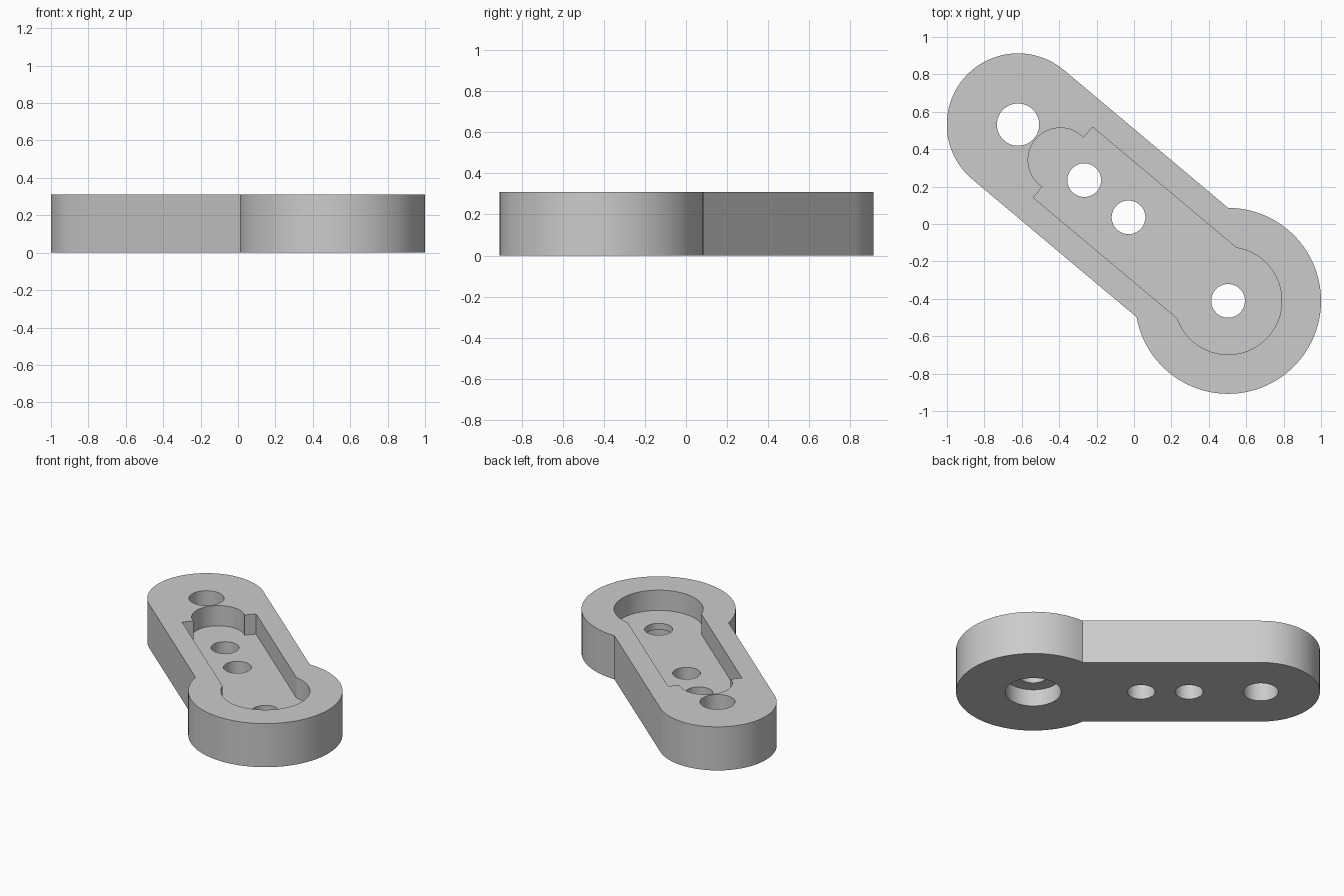
import bpy
import bmesh
from math import asin, acos, cos, sin, pi, radians
from mathutils import Matrix

if "Cube" in bpy.data.objects:
    bpy.data.objects.remove(bpy.data.objects["Cube"])

# Dimensions, with the arm lying along local +x from the big boss centre
HEIGHT, FLOOR, BORE = 0.31, 0.166, 0.12
LENGTH = 1.466
BOSS_R, ARM_R = 0.497, 0.381
PLACE = Matrix.Translation((0.503, -0.411, 0)) @ Matrix.Rotation(radians(140), 4, "Z")

grey = bpy.data.materials.new("plain_grey")
grey.use_nodes = True
grey.diffuse_color = (0.6, 0.6, 0.6, 1)
grey.node_tree.nodes["Principled BSDF"].inputs["Base Color"].default_value = (0.6, 0.6, 0.6, 1)


def arc(cx, r, start, end, steps):
    """Points on an arc centred on the arm's axis."""
    return [(cx + r * cos(start + (end - start) * i / steps),
             r * sin(start + (end - start) * i / steps)) for i in range(steps + 1)]


def prism(name, outline, z0, z1):
    """Extrude a counter-clockwise outline from z0 to z1."""
    bm = bmesh.new()
    base = bm.faces.new([bm.verts.new((x, y, z0)) for x, y in outline])
    top = bmesh.ops.extrude_face_region(bm, geom=[base], use_keep_orig=True)["geom"]
    bmesh.ops.translate(bm, vec=(0, 0, z1 - z0),
                        verts=[v for v in top if isinstance(v, bmesh.types.BMVert)])
    bmesh.ops.recalc_face_normals(bm, faces=bm.faces)
    bm.transform(PLACE)
    mesh = bpy.data.meshes.new(name)
    bm.to_mesh(mesh)
    bm.free()
    mesh.materials.append(grey)
    obj = bpy.data.objects.new(name, mesh)
    bpy.context.collection.objects.link(obj)
    return obj


def hole(name, cx, r, z0=-0.1, z1=HEIGHT + 0.1):
    return prism(name, arc(cx, r, 0, 2 * pi, 64)[:-1], z0, z1)


# Body: round boss joined to a straight arm with a rounded end
a = asin(ARM_R / BOSS_R)
body = prism("lever_arm", arc(0, BOSS_R, a, 2 * pi - a, 72)
             + arc(LENGTH, ARM_R, -pi / 2, pi / 2, 48), 0, HEIGHT)

# Pocket: round seat, straight slot and a smaller round seat at the slot end
SEAT_R, SLOT_W, SLOT_END = 0.287, 0.246, 1.153
NOSE_X, NOSE_R = 1.171, 0.172
b = asin(SLOT_W / SEAT_R)
c = acos((SLOT_END - NOSE_X) / NOSE_R)
pocket = prism("pocket_cutter", arc(0, SEAT_R, b, 2 * pi - b, 64) + [(SLOT_END, -SLOT_W)]
               + arc(NOSE_X, NOSE_R, -c, c, 40) + [(SLOT_END, SLOT_W)], FLOOR, HEIGHT + 0.1)

# Through holes along the axis and the counterbore under the boss
cutters = [
    pocket,
    hole("counterbore_cutter", 0, 0.18, -0.1, BORE),
    hole("boss_hole_cutter", 0, 0.09),
    hole("front_screw_hole_cutter", 0.695, 0.09),
    hole("rear_screw_hole_cutter", 1.004, 0.09),
    hole("end_hole_cutter", LENGTH, 0.113),
]
bpy.ops.object.select_all(action="DESELECT")
bpy.context.view_layer.objects.active = body
body.select_set(True)
for cutter in cutters:
    mod = body.modifiers.new(cutter.name, "BOOLEAN")
    mod.operation = "DIFFERENCE"
    mod.solver = "EXACT"
    mod.object = cutter
    bpy.ops.object.modifier_apply(modifier=mod.name)
    bpy.data.objects.remove(cutter)

# Smooth round walls with crisp rims
bpy.ops.object.shade_smooth_by_angle(angle=radians(25))
